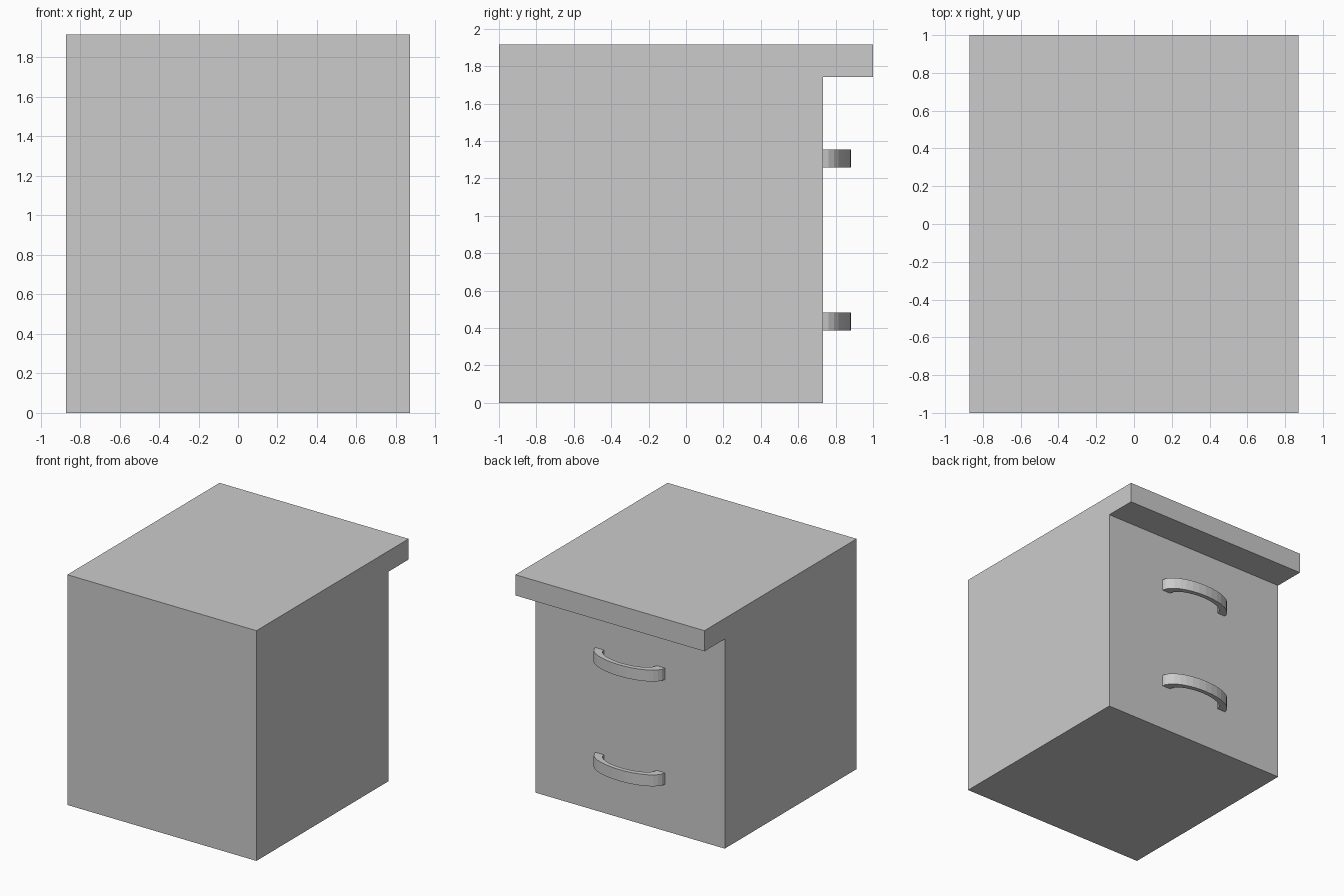
import bpy
import bmesh
from math import pi, cos, sin

if "Cube" in bpy.data.objects:
    bpy.data.objects.remove(bpy.data.objects["Cube"])

HALF_W, BACK = 0.87, -1.0
FRONT = 0.733          # plane carrying the handles
BODY_H, TOTAL_H = 1.743, 1.915


def finish(bm, name):
    bmesh.ops.recalc_face_normals(bm, faces=bm.faces[:])
    mesh = bpy.data.meshes.new(name)
    bm.to_mesh(mesh)
    bm.free()
    obj = bpy.data.objects.new(name, mesh)
    bpy.context.collection.objects.link(obj)
    return obj


def box(name, lo, hi):
    bm = bmesh.new()
    bmesh.ops.create_cube(bm, size=1)
    for v in bm.verts:
        v.co = [(a + b) / 2 + c * (b - a) for a, b, c in zip(lo, hi, v.co)]
    return finish(bm, name)


def handle(name, z, rx=0.32, ry=0.15, inner=0.76, height=0.095, segs=16):
    # Half of a flattened ring, extruded vertically
    bm = bmesh.new()
    sections = []
    for i in range(segs + 1):
        a = pi * i / segs
        sections.append([
            bm.verts.new((k * rx * cos(a), FRONT + k * ry * sin(a), z + h))
            for k, h in ((1, -height / 2), (1, height / 2),
                         (inner, height / 2), (inner, -height / 2))])
    for s, t in zip(sections, sections[1:]):
        for j in range(4):
            k = (j + 1) % 4
            bm.faces.new((s[j], s[k], t[k], t[j]))
    bm.faces.new(sections[0])
    bm.faces.new(sections[-1])
    return finish(bm, name)


# Cabinet body and overhanging top
box("cabinet_body", (-HALF_W, BACK, 0), (HALF_W, FRONT, BODY_H))
box("table_top", (-HALF_W, BACK, BODY_H), (HALF_W, 1.0, TOTAL_H))

# Drawer handles at quarter and three-quarter height
for name, f in (("lower_handle", 0.25), ("upper_handle", 0.75)):
    handle(name, BODY_H * f)
